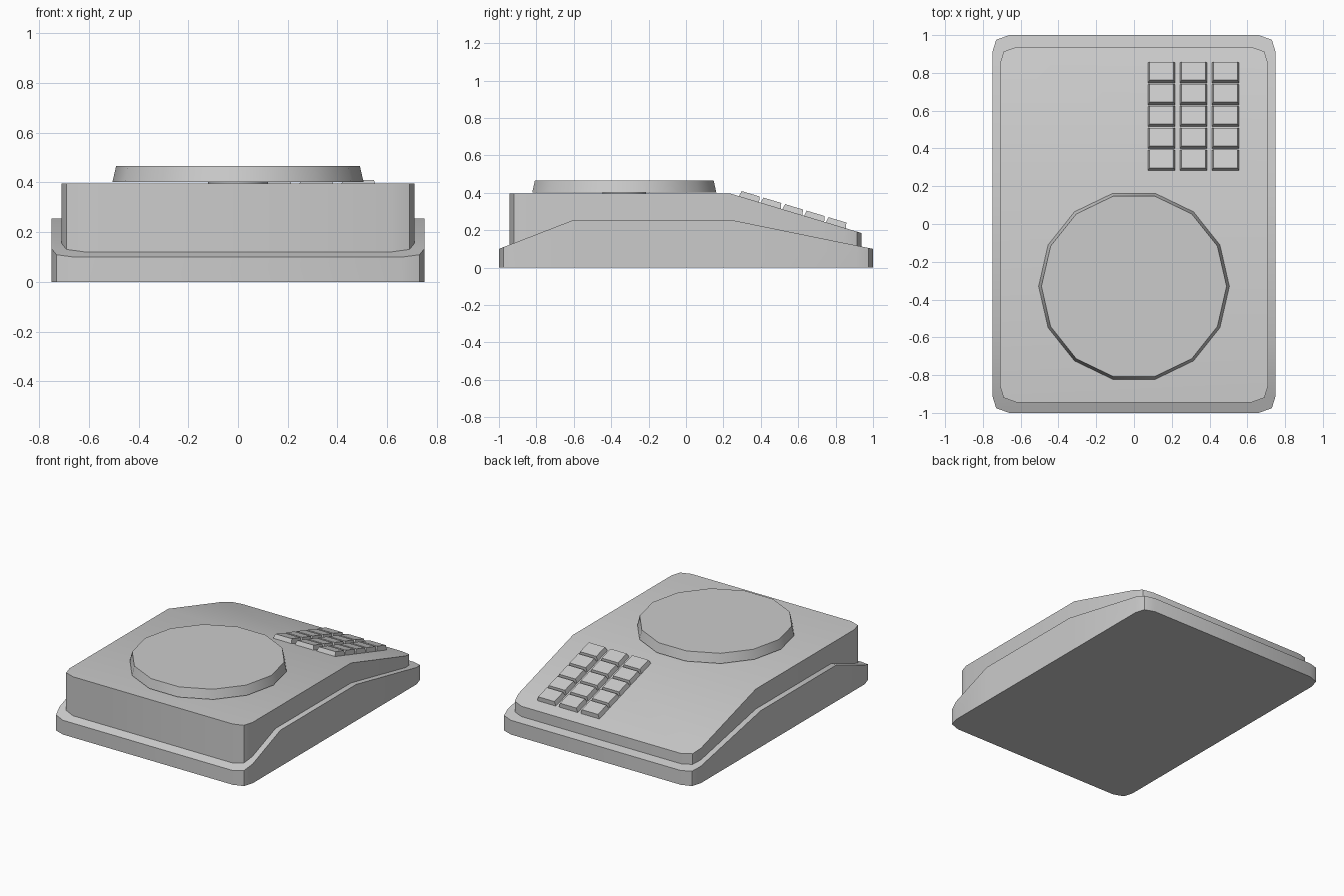
import bpy
import bmesh
import math
from mathutils import Matrix, Vector

default = bpy.data.objects.get("Cube")
if default:
    bpy.data.objects.remove(default)

grey = bpy.data.materials.new("light_grey")
grey.use_nodes = True
colour = (0.6, 0.6, 0.6, 1)
grey.diffuse_color = colour
grey.node_tree.nodes["Principled BSDF"].inputs["Base Color"].default_value = colour


def to_object(name, bm, smooth=50):
    """Turn a bmesh into a named object, smooth across shallow edges."""
    bmesh.ops.recalc_face_normals(bm, faces=bm.faces[:])
    mesh = bpy.data.meshes.new(name)
    bm.to_mesh(mesh)
    bm.free()
    mesh.materials.append(grey)
    obj = bpy.data.objects.new(name, mesh)
    bpy.context.collection.objects.link(obj)
    if smooth:
        bpy.ops.object.select_all(action='DESELECT')
        obj.select_set(True)
        bpy.context.view_layer.objects.active = obj
        bpy.ops.object.shade_smooth_by_angle(angle=math.radians(smooth))
    return obj


def height_at(profile, y):
    """Interpolate a (y, z) side profile."""
    for (y0, z0), (y1, z1) in zip(profile, profile[1:]):
        if y <= y1:
            return z0 + (z1 - z0) * (y - y0) / (y1 - y0)
    return profile[-1][1]


def shell(name, half_x, front, back, profile):
    """Rounded rectangular block whose top follows a side profile."""
    corner = [(0, 0.09), (0.02, 0.025), (0.09, 0)]
    mid, half_y = (front + back) / 2, (back - front) / 2
    outline = []
    for sx, sy in ((1, 1), (-1, 1), (-1, -1), (1, -1)):
        pts = [(sx * (half_x - dx), mid + sy * (half_y - dy)) for dx, dy in corner]
        outline += pts if sx * sy > 0 else pts[::-1]
    bm = bmesh.new()
    floor = bm.faces.new([bm.verts.new((x, y, 0)) for x, y in outline])
    extruded = bmesh.ops.extrude_face_region(bm, geom=[floor], use_keep_orig=True)
    for v in extruded["geom"]:
        if isinstance(v, bmesh.types.BMVert):
            v.co.z = 1
    # Crease lines where the profile bends
    for y, _ in profile[1:-1]:
        bmesh.ops.bisect_plane(bm, geom=bm.verts[:] + bm.edges[:] + bm.faces[:],
                               plane_co=(0, y, 0), plane_no=(0, 1, 0))
    for v in bm.verts:
        if v.co.z > 0.5:
            v.co.z = height_at(profile, v.co.y)
    return to_object(name, bm)


def disc(name, sides, r_bottom, r_top, y, z0, z1):
    bm = bmesh.new()
    bmesh.ops.create_cone(bm, cap_ends=True, segments=sides, radius1=r_bottom,
                          radius2=r_top, depth=z1 - z0)
    # Put a corner on the x axis
    ring = max(bm.verts, key=lambda v: v.co.x).co
    spin = Matrix.Rotation(-math.atan2(ring.y, ring.x), 4, 'Z')
    bm.transform(Matrix.Translation((0, y, (z0 + z1) / 2)) @ spin)
    return to_object(name, bm)


# Lower tray and upper housing
shell("base_tray", 0.75, -1, 1, [(-1, 0.1), (-0.6, 0.255), (0.24, 0.255), (1, 0.1)])
body_profile = [(-0.945, 0.395), (0.24, 0.395), (0.938, 0.185)]
shell("upper_body", 0.71, -0.945, 0.938, body_profile)

# Round weighing plate on a short spindle
disc("plate_spindle", 14, 0.12, 0.12, -0.33, 0.38, 0.41)
disc("weighing_plate", 14, 0.505, 0.49, -0.33, 0.401, 0.466)

# Keypad of tapered keys lying on the sloped panel
slope = math.atan2(0.185 - 0.395, 0.938 - 0.24)
for row in range(5):
    for col in range(3):
        x, y = 0.146 + 0.169 * col, 0.337 + 0.116 * row
        bm = bmesh.new()
        bmesh.ops.create_cube(bm, size=1)
        for v in bm.verts:
            top = v.co.z > 0
            v.co.x *= 0.126 if top else 0.146
            v.co.y *= 0.1 if top else 0.113
            v.co.z = 0.03 if top else -0.002
        place = Matrix.Translation(Vector((x, y, height_at(body_profile, y))))
        bm.transform(place @ Matrix.Rotation(slope, 4, 'X'))
        to_object(f"key_row{row + 1}_col{col + 1}", bm, smooth=0)
